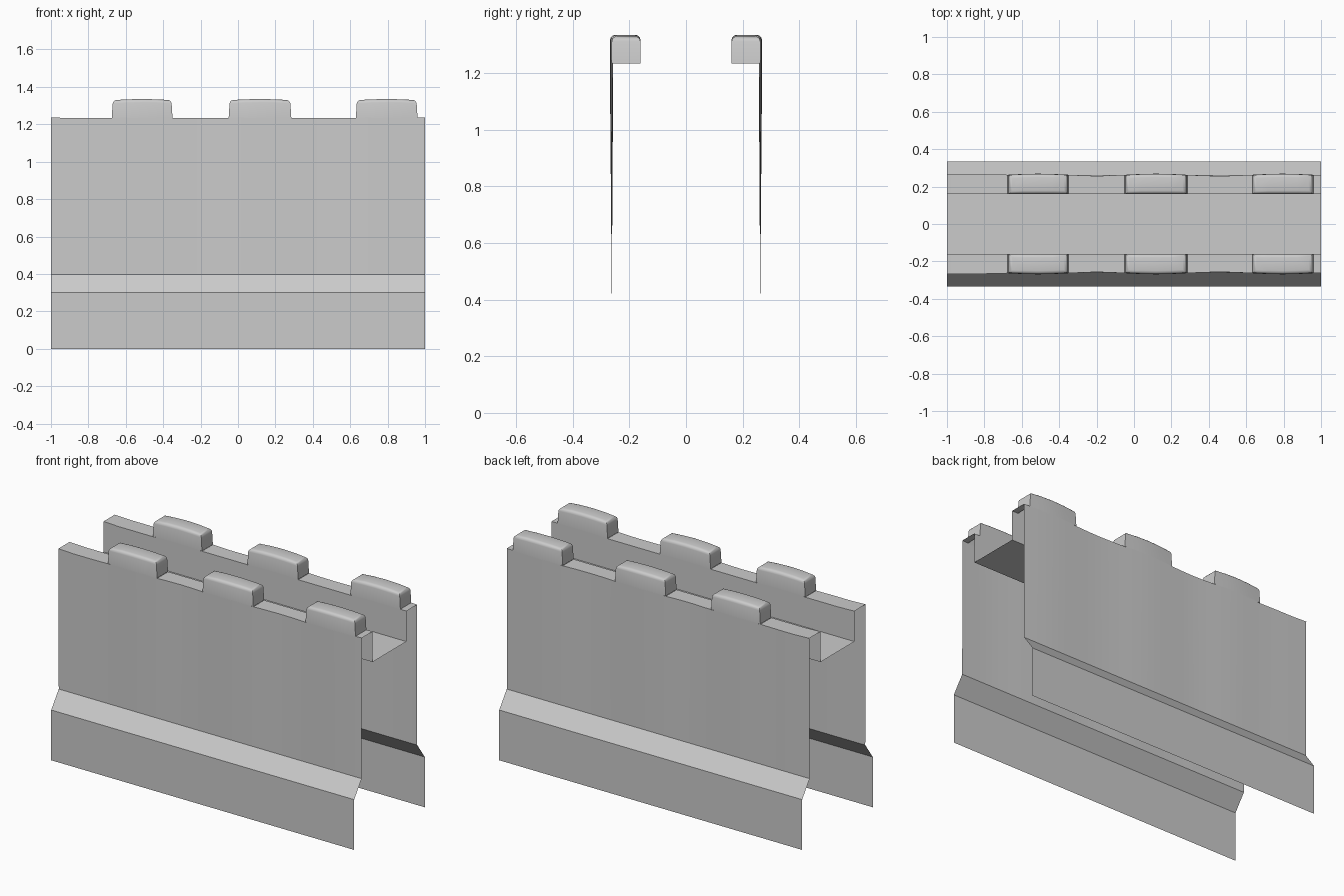
import bpy, bmesh
from math import cos, pi

if "Cube" in bpy.data.objects:
    bpy.data.objects.remove(bpy.data.objects["Cube"])

MERLONS = [(-0.675, -0.35), (-0.05, 0.285), (0.63, 0.96)]
CENTRES = [(a + b) / 2 for a, b in MERLONS]
STATIONS = sorted({-1, -0.9, -0.79, -0.27, -0.2, -0.13, 0.37, 0.46, 0.54, 1}
                  | {a + (b - a) * i / 4 for a, b in MERLONS for i in range(5)})


def outer_y(x):
    # worn outer face: bulges at the merlons, hollow between them
    d = min(abs(x - c) for c in CENTRES)
    if x < -0.7:
        return 0.266
    return 0.263 + 0.006 * cos(pi * min(d / 0.33, 1))


def in_merlon(x):
    return any(a < x < b for a, b in MERLONS)


def top_z(x):
    return 1.237 if in_merlon(x) or abs(x) > 0.95 else 1.233


def finish(bm, name, angle=0.6):
    bmesh.ops.remove_doubles(bm, verts=bm.verts[:], dist=1e-5)
    bmesh.ops.recalc_face_normals(bm, faces=bm.faces[:])
    me = bpy.data.meshes.new(name)
    bm.to_mesh(me)
    bm.free()
    ob = bpy.data.objects.new(name, me)
    bpy.context.collection.objects.link(ob)
    bpy.ops.object.select_all(action='DESELECT')
    ob.select_set(True)
    bpy.context.view_layer.objects.active = ob
    bpy.ops.object.shade_smooth_by_angle(angle=angle)
    return ob


# Wall shell: open profile swept along x, tops left open beneath the merlons
bm = bmesh.new()
rows = []
for x in STATIONS:
    half = [(0.333, 0), (0.333, 0.3), (0.262, 0.398),
            (outer_y(x), top_z(x)), (0.16, top_z(x)), (0.16, 1.055)]
    prof = [(-y, z) for y, z in half] + half[::-1]
    rows.append([bm.verts.new((x, y, z)) for y, z in prof])
for i in range(len(rows) - 1):
    mid = (STATIONS[i] + STATIONS[i + 1]) / 2
    for j in range(11):
        if j in (3, 7) and in_merlon(mid):
            continue
        bm.faces.new((rows[i][j], rows[i + 1][j],
                      rows[i + 1][j + 1], rows[i][j + 1]))
finish(bm, "wall_shell")


# Merlons: hollow rounded caps, slightly domed and tapered
def merlon(a, b, side, name):
    bm = bmesh.new()
    low, high = [], []
    for i in range(5):
        t = i / 4
        x = a + (b - a) * t
        xt = a + 0.006 + (b - a - 0.012) * t
        dome = 1.329 + 0.006 * (1 - (2 * t - 1) ** 2)
        yo = outer_y(x)
        low.append([bm.verts.new((x, side * y, 1.234)) for y in (0.16, yo)])
        high.append([bm.verts.new((xt, side * y, dome)) for y in (0.161, yo - 0.001)])
    tops = []
    for i in range(4):
        tops.append(bm.faces.new((high[i][0], high[i + 1][0], high[i + 1][1], high[i][1])))
        for k in (0, 1):
            bm.faces.new((low[i][k], low[i + 1][k], high[i + 1][k], high[i][k]))
    for i in (0, 4):
        bm.faces.new((low[i][0], low[i][1], high[i][1], high[i][0]))
    bmesh.ops.recalc_face_normals(bm, faces=bm.faces[:])
    rim = [e for e in bm.edges if sum(f in tops for f in e.link_faces) == 1]
    bmesh.ops.bevel(bm, geom=rim, offset=0.018, segments=3, profile=0.5,
                    affect='EDGES', clamp_overlap=True)
    finish(bm, name)


for n, (a, b) in enumerate(MERLONS, 1):
    merlon(a, b, -1, f"front_merlon_{n}")
    merlon(a, b, 1, f"back_merlon_{n}")
